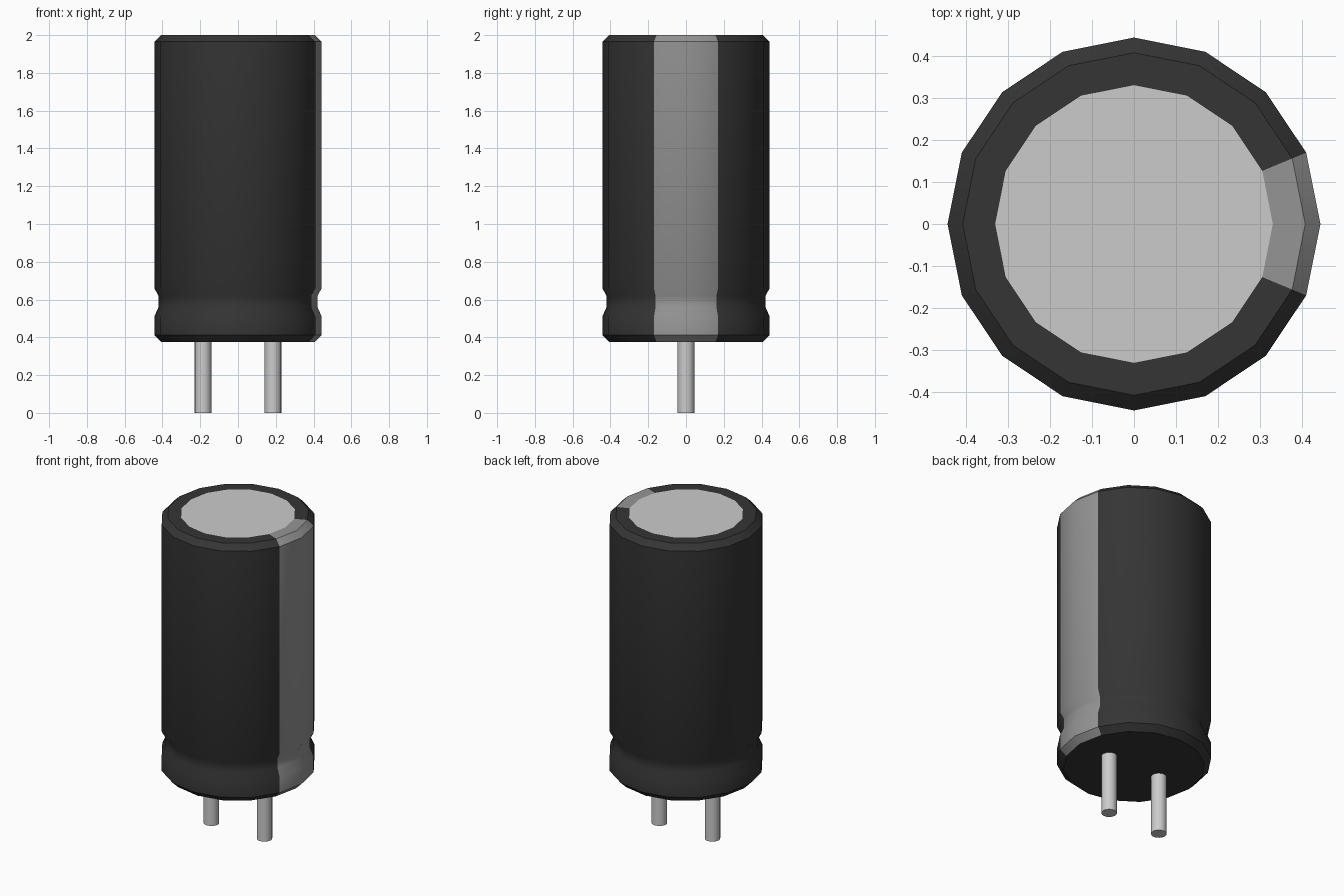
import bpy, bmesh, math

cube = bpy.data.objects.get("Cube")
if cube:
    bpy.data.objects.remove(cube, do_unlink=True)


def make_material(name, value, metallic=0.0):
    mat = bpy.data.materials.new(name)
    mat.use_nodes = True
    colour = (value, value, value, 1)
    mat.diffuse_color = colour
    mat.node_tree.nodes["Principled BSDF"].inputs["Base Color"].default_value = colour
    return mat


sleeve_black = make_material("sleeve black", 0.035)
stripe_grey = make_material("stripe grey", 0.30)
metal_grey = make_material("metal grey", 0.60)


def lathe(name, profile, sides, materials, smooth_angle, location=(0, 0, 0)):
    """Revolve (radius, height) points around z and cap both ends."""
    bm = bmesh.new()
    rings = []
    for r, z in profile:
        angles = [2 * math.pi * i / sides for i in range(sides)]
        rings.append([bm.verts.new((r * math.cos(a), r * math.sin(a), z)) for a in angles])
    for low, high in zip(rings, rings[1:]):
        for i in range(sides):
            j = (i + 1) % sides
            bm.faces.new((low[i], low[j], high[j], high[i]))
    bm.faces.new(rings[0][::-1])
    bm.faces.new(rings[-1])
    mesh = bpy.data.meshes.new(name)
    bm.to_mesh(mesh)
    bm.free()
    for mat in materials:
        mesh.materials.append(mat)
    obj = bpy.data.objects.new(name, mesh)
    obj.location = location
    bpy.context.collection.objects.link(obj)
    bpy.ops.object.select_all(action="DESELECT")
    obj.select_set(True)
    bpy.context.view_layer.objects.active = obj
    bpy.ops.object.shade_smooth_by_angle(angle=math.radians(smooth_angle))
    return obj


# Can: chamfered ends, crimp groove near the base, flat metal top
SIDES = 16
can_profile = [
    (0.405, 0.375), (0.443, 0.412), (0.443, 0.51), (0.421, 0.56),
    (0.421, 0.62), (0.443, 0.66), (0.443, 1.965), (0.407, 2.0), (0.33, 2.0),
]
can = lathe("capacitor_can", can_profile, SIDES,
            [sleeve_black, stripe_grey, metal_grey], 40)

# Polarity stripe on the two columns facing +x, metal on the top cap
for face in can.data.polygons:
    c = face.center
    if len(face.vertices) == SIDES:
        face.material_index = 2 if c.z > 1 else 0
    elif abs(math.atan2(c.y, c.x)) < 2 * math.pi / SIDES:
        face.material_index = 1

# Wire leads
for side, x in (("left", 0.185), ("right", -0.185)):
    lathe(side + "_lead", [(0.045, 0), (0.045, 0.38)], 16, [metal_grey], 40, (x, 0, 0))
